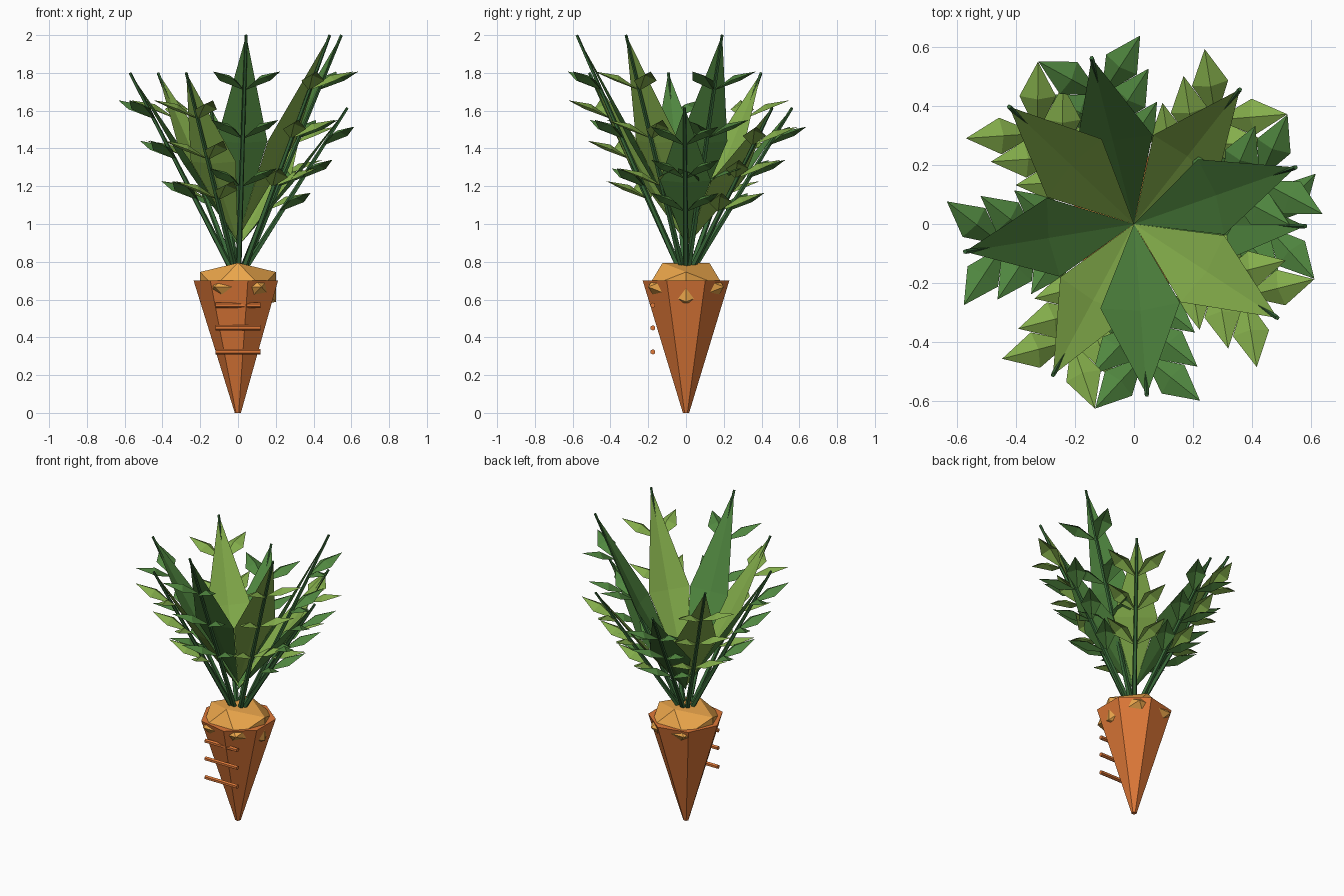
import bpy, bmesh, math
from mathutils import Vector, Matrix

if "Cube" in bpy.data.objects:
    bpy.data.objects.remove(bpy.data.objects["Cube"])


def material(name, rgb):
    m = bpy.data.materials.new(name)
    m.diffuse_color = (*rgb, 1)
    m.use_nodes = True
    m.node_tree.nodes["Principled BSDF"].inputs["Base Color"].default_value = m.diffuse_color
    return m


ORANGE = material("orange", (0.74, 0.19, 0.04))
AMBER = material("amber", (0.83, 0.38, 0.07))
DARK = material("dark_green", (0.08, 0.24, 0.05))
LIGHT = material("light_green", (0.23, 0.42, 0.07))
STEM = material("stem_green", (0.04, 0.14, 0.04))


def finish(name, bm, mat):
    bmesh.ops.recalc_face_normals(bm, faces=bm.faces)
    me = bpy.data.meshes.new(name)
    bm.to_mesh(me)
    bm.free()
    me.materials.append(mat)
    ob = bpy.data.objects.new(name, me)
    bpy.context.collection.objects.link(ob)
    return ob


def rod(name, a, b, r1, r2, sides, mat, spin=0):
    """Tapered prism from a to b."""
    a, b = Vector(a), Vector(b)
    d = b - a
    rot = d.to_track_quat('Z', 'Y').to_matrix().to_4x4()
    bm = bmesh.new()
    bmesh.ops.create_cone(bm, cap_ends=True, segments=sides, radius1=r1, radius2=r2,
                          depth=d.length,
                          matrix=Matrix.Translation((a + b) / 2) @ rot @ Matrix.Rotation(spin, 4, 'Z'))
    return finish(name, bm, mat)


def leaf(bm, base, tip, side, half, at, lift):
    """Folded kite: base, two corners, raised or sunk midrib, tip."""
    mid = base.lerp(tip, at)
    b, t = bm.verts.new(base), bm.verts.new(tip)
    m = bm.verts.new(mid + lift)
    for s in (1, -1):
        c = bm.verts.new(mid + side * half * s)
        for f in ((b, c, m), (m, c, t)):
            bm.faces.new(f if s > 0 else f[::-1])


# Root: seven-sided tapering cone with one corner towards -x
bm = bmesh.new()
rings = []
for r, z in ((0.017, 0), (0.235, 0.7)):
    rings.append([bm.verts.new((r * math.cos(math.pi + k * math.tau / 7),
                                r * math.sin(math.pi + k * math.tau / 7), z)) for k in range(7)])
for k in range(7):
    j = (k + 1) % 7
    bm.faces.new((rings[0][k], rings[0][j], rings[1][j], rings[1][k]))
bm.faces.new(rings[0])
bm.faces.new(rings[1])
finish("root", bm, ORANGE)

# Crown: flattened icosahedron whose corners poke through the root
bm = bmesh.new()
p = (1 + 5 ** 0.5) / 2
for s in (1, -1):
    for t in (1, -1):
        for c in ((0, s, t * p), (s, t * p, 0), (s * p, 0, t)):
            v = Vector(c) / math.hypot(1, p)
            bm.verts.new((v.x * 0.236, v.y * 0.236, 0.667 + v.z * 0.15))
bmesh.ops.convex_hull(bm, input=bm.verts)
finish("crown", bm, AMBER)

# Ridge bars across the front
for i, z in enumerate((0.57, 0.45, 0.323)):
    rod(f"ridge_{i}", (-0.12, -0.175, z), (0.12, -0.175, z), 0.014, 0.014, 6, ORANGE)

# Fronds: golden-angle spiral in three heights
for i in range(9):
    ang = math.radians(19.3 - 137.5 * i)
    out = Vector((math.cos(ang), math.sin(ang), 0))
    side = Vector((-out.y, out.x, 0))
    up = Vector((0, 0, 1))
    top = (2.0, 1.8, 1.615)[i % 3]
    green = LIGHT if i % 2 else DARK
    foot = out * 0.03 + up * 0.75
    tip = out * 0.58 + up * top
    rod(f"stem_{i}", foot, tip, 0.017, 0.008, 5, STEM)

    # Central blade
    bm = bmesh.new()
    start = up * (0.78 + 0.12 * (top - 0.78))
    normal = side.cross(tip - start).normalized()
    leaf(bm, start, tip, side, 0.135, 0.477, normal * 0.02)
    finish(f"blade_{i}", bm, green)

    # Three pairs of leaflets
    bm = bmesh.new()
    for f in (0.34, 0.55, 0.76):
        base = out * (0.03 + 0.55 * f) + up * (0.78 + f * (top - 0.78))
        for s in (1, -1):
            end = base + out * 0.165 + side * 0.178 * s + up * 0.1
            d = (end - base).normalized()
            across = d.cross(up).normalized()
            leaf(bm, base, end, across, 0.062, 0.52, across.cross(d) * 0.03)
    finish(f"leaflets_{i}", bm, green)
